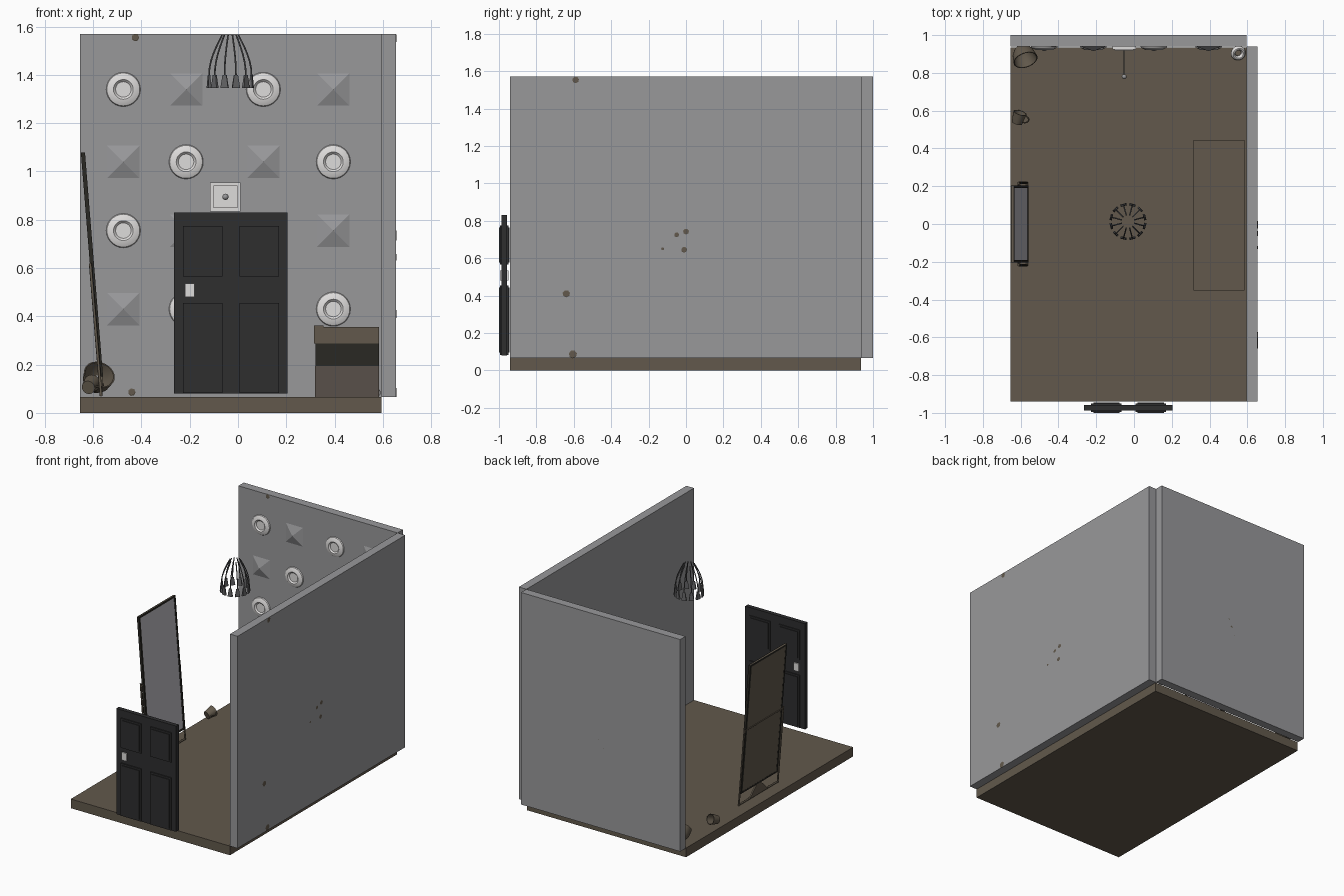
import bpy, bmesh, math
from mathutils import Vector, Matrix

if "Cube" in bpy.data.objects:
    bpy.data.objects.remove(bpy.data.objects["Cube"])


def material(name, rgb):
    lin = [((c / 255 + 0.055) / 1.055) ** 2.4 if c > 10 else c / 3294 for c in rgb]
    m = bpy.data.materials.new(name)
    m.diffuse_color = (*lin, 1)
    m.use_nodes = True
    m.node_tree.nodes["Principled BSDF"].inputs["Base Color"].default_value = m.diffuse_color
    return m


GREY = material("wall grey", (152, 152, 154))
BROWN = material("floor brown", (98, 89, 76))
TAUPE = material("bench taupe", (89, 80, 74))
DARK = material("dark brown", (42, 40, 35))
BLACK = material("door black", (46, 46, 47))
WHITE = material("off white", (222, 220, 219))
GLASS = material("mirror silver", (190, 188, 194))
IRON = material("lamp grey", (98, 98, 100))


def finish(name, bm, mat, matrix=None, smooth=False):
    bmesh.ops.recalc_face_normals(bm, faces=bm.faces)
    me = bpy.data.meshes.new(name)
    bm.to_mesh(me)
    bm.free()
    me.materials.append(mat)
    ob = bpy.data.objects.new(name, me)
    bpy.context.collection.objects.link(ob)
    if matrix:
        ob.matrix_world = matrix
    if smooth:
        bpy.context.view_layer.objects.active = ob
        ob.select_set(True)
        bpy.ops.object.shade_smooth_by_angle(angle=math.radians(35))
        ob.select_set(False)
    return ob


def box(name, x, y, z, mat, matrix=None):
    """Box given by its (min, max) on each axis."""
    bm = bmesh.new()
    bmesh.ops.create_cube(bm, size=1)
    for v in bm.verts:
        v.co = [r[0] if c < 0 else r[1] for c, r in zip(v.co, (x, y, z))]
    return finish(name, bm, mat, matrix)


def lathe(name, profile, mat, matrix, steps=28, smooth=True):
    """Spin (radius, height) points about local z."""
    bm = bmesh.new()
    vs = [bm.verts.new((r, 0, h)) for r, h in profile]
    es = [bm.edges.new(p) for p in zip(vs, vs[1:])]
    bmesh.ops.spin(bm, geom=vs + es, axis=(0, 0, 1), cent=(0, 0, 0),
                   angle=math.tau, steps=steps, use_duplicate=False)
    bmesh.ops.remove_doubles(bm, verts=bm.verts, dist=1e-5)
    return finish(name, bm, mat, matrix, smooth)


def tube(name, points, radius, mat, sides=2):
    cu = bpy.data.curves.new(name, 'CURVE')
    cu.dimensions = '3D'
    cu.bevel_depth = radius
    cu.bevel_resolution = sides
    cu.use_fill_caps = True
    sp = cu.splines.new('POLY')
    sp.points.add(len(points) - 1)
    for p, co in zip(sp.points, points):
        p.co = (*co, 1)
    cu.materials.append(mat)
    ob = bpy.data.objects.new(name, cu)
    bpy.context.collection.objects.link(ob)
    return ob


def at(x, y, z, rx=0, ry=0, rz=0):
    return (Matrix.Translation((x, y, z)) @ Matrix.Rotation(rz, 4, 'Z')
            @ Matrix.Rotation(ry, 4, 'Y') @ Matrix.Rotation(rx, 4, 'X'))


# Room shell
box("floor", (-.655, .595), (-.94, .935), (0, .065), BROWN)
box("right_wall", (.595, .655), (-.94, .94), (.065, 1.57), GREY)
box("back_wall", (-.655, .595), (.94, 1.0), (.065, 1.57), GREY)

# Door with raised panels on both faces
box("door_slab", (-.265, .205), (-.987, -.957), (.08, .83), BLACK)
for i, x in enumerate([(-.227, -.065), (.007, .17)]):
    for j, z in enumerate([(.083, .455), (.565, .775)]):
        box(f"door_panel_{i}{j}", x, (-.995, -.95), z, BLACK)
        inner = [(r[0] + .012, r[1] - .012) for r in (x, z)]
        box(f"door_panel_face_{i}{j}", inner[0], (-1, -.945), inner[1], BLACK)
box("door_lock_plate", (-.22, -.18), (-.995, -.949), (.48, .535), WHITE)

# Wall ornaments: alternating dishes and pyramids
FACE = math.pi / 2
for r, z in enumerate((1.34, 1.04, .755, .43)):
    for c, x in enumerate((-.475, -.215, .105, .395)):
        if (r + c) % 2 == 0:
            lathe(f"wall_dish_{r}{c}", [(0, 0), (.071, 0), (.068, .007), (.045, .018),
                                        (.041, .018), (.032, .009), (0, .009)],
                  WHITE, at(x, .94, z, FACE))
        else:
            bm = bmesh.new()
            bmesh.ops.create_cone(bm, segments=4, radius1=.067 * math.sqrt(2), radius2=0,
                                  depth=.025, cap_ends=True,
                                  matrix=Matrix.Translation((0, 0, .0125)) @
                                  Matrix.Rotation(math.pi / 4, 4, 'Z'))
            finish(f"wall_pyramid_{r}{c}", bm, GREY, at(x, .94, z, FACE))

# Wall plate with protruding rod and knob
box("peg_plate", (-.115, .01), (.925, .94), (.835, .955), WHITE)
box("peg_plate_face", (-.102, -.003), (.918, .926), (.848, .942), WHITE)
tube("peg_rod", [(-.052, .92, .895), (-.052, .78, .895)], .003, IRON)
bm = bmesh.new()
bmesh.ops.create_uvsphere(bm, u_segments=12, v_segments=8, radius=.013)
finish("peg_knob", bm, GREY, at(-.052, .78, .895), True)

# Low bench along the right wall
box("bench_base", (.32, .585), (-.348, .44), (.065, .195), TAUPE)
box("bench_middle", (.322, .585), (-.346, .438), (.195, .287), DARK)
box("bench_top", (.315, .585), (-.352, .445), (.287, .355), BROWN)
box("bench_lip", (.315, .355), (-.352, .445), (.355, .361), BROWN)

# Leaning mirror and its stand
tilt = at(-.567, 0, .15, 0, -math.atan2(.075, .93))
H = .932
box("mirror_back", (-.008, .003), (-.2, .2), (0, H), BROWN, tilt)
box("mirror_glass", (.002, .005), (-.19, .19), (.012, H - .012), GLASS, tilt)
for s in (-1, 1):
    y = sorted((s * .19, s * .205))
    box("mirror_side_rail", (-.009, .008), y, (0, H), DARK, tilt)
    tube("mirror_leg", [(-.612, s * .218, .62), (-.567, s * .218, .07)], .006, BROWN)
    tube("mirror_pivot", [(-.61, s * .218, .6), (-.605, s * .19, .6)], .006, BROWN)
for z in (0, H - .012):
    box("mirror_end_rail", (-.009, .008), (-.2, .2), (z, z + .012), DARK, tilt)
tube("mirror_back_bar", [(-.614, -.218, .61), (-.614, .218, .61)], .004, BROWN)
tube("mirror_foot_bar", [(-.567, -.218, .074), (-.567, .218, .074)], .006, BROWN)
# Arched brace at the foot of the stand
bm = bmesh.new()
arc = [(.12 * t / 6, .073 + .04 * (1 + math.cos(math.pi * t / 6))) for t in range(-6, 7)]
f = bm.faces.new([bm.verts.new((-.572, y, z)) for y, z in arc])
ext = bmesh.ops.extrude_face_region(bm, geom=[f])
bmesh.ops.translate(bm, vec=(.01, 0, 0),
                    verts=[v for v in ext['geom'] if isinstance(v, bmesh.types.BMVert)])
finish("mirror_arched_brace", bm, BROWN)

# Hanging lamp: a ring of curved arms ending in flared shades
CX, CY, N = -.032, .013, 12
for k in range(N):
    a = math.tau * (k + .5) / N
    arm = []
    for i in range(7):
        t = i / 6
        r = .035 + .056 * math.sin(t * math.pi / 2)
        arm.append((CX + r * math.cos(a), CY + r * math.sin(a), 1.565 - .165 * t))
    tube(f"lamp_arm_{k}", arm, .0035, IRON, 1)
    bm = bmesh.new()
    bmesh.ops.create_cone(bm, segments=4, radius1=.018, radius2=.009, depth=.055, cap_ends=True,
                          matrix=Matrix.Diagonal((.5, 1.3, 1, 1)) @
                          Matrix.Rotation(math.pi / 4, 4, 'Z'))
    finish(f"lamp_shade_{k}", bm, IRON, at(arm[-1][0], arm[-1][1], 1.373, 0, 0, a))

# Tipped bowl in the corner, mug beside it, pale ring in the other corner
lathe("corner_bowl", [(0, 0), (.04, 0), (.058, .03), (.066, .075), (.061, .075),
                      (.052, .032), (.036, .006), (0, .006)],
      BROWN, at(-.595, .925, .115, .95, 0, .35))
mug = at(-.62, .535, .105, -1.25, 0, -.3)
lathe("mug_cup", [(0, 0), (.028, 0), (.036, .06), (.032, .06), (.025, .005), (0, .005)], BROWN, mug)
handle = tube("mug_handle", [(.03 + .025 * math.sin(math.pi * i / 8), 0,
                              .033 - .02 * math.cos(math.pi * i / 8)) for i in range(9)], .004, BROWN)
handle.matrix_world = mug
ring = [(.028 + .012 * math.cos(math.tau * i / 10), .014 * math.sin(math.tau * i / 10))
        for i in range(11)]
lathe("corner_ring", ring, WHITE, at(.552, .905, .09, .35, .3), 24)

# Small worn chips on the walls
for y, z, r in [(-.59, 1.553, .018), (-.64, .41, .02), (-.605, .086, .022), (-.05, .725, .013),
                (0, .742, .016), (-.01, .645, .016), (-.125, .65, .008)]:
    lathe("right_wall_chip", [(0, 0), (r, 0), (r * .8, .001), (0, .001)], BROWN,
          at(.655, y, z, 0, FACE), 7, False)
for x, z, r in [(-.02, .7, .015), (-.05, .64, .012), (.01, .75, .014)]:
    lathe("back_wall_chip", [(0, 0), (r, 0), (r * .8, .001), (0, .001)], BROWN,
          at(x, .999, z, -FACE), 7, False)
for x, z in [(-.425, 1.555), (-.44, .086)]:
    lathe("inner_wall_chip", [(0, 0), (.016, 0), (.012, .002), (0, .002)], BROWN,
          at(x, .94, z, FACE), 7, False)
